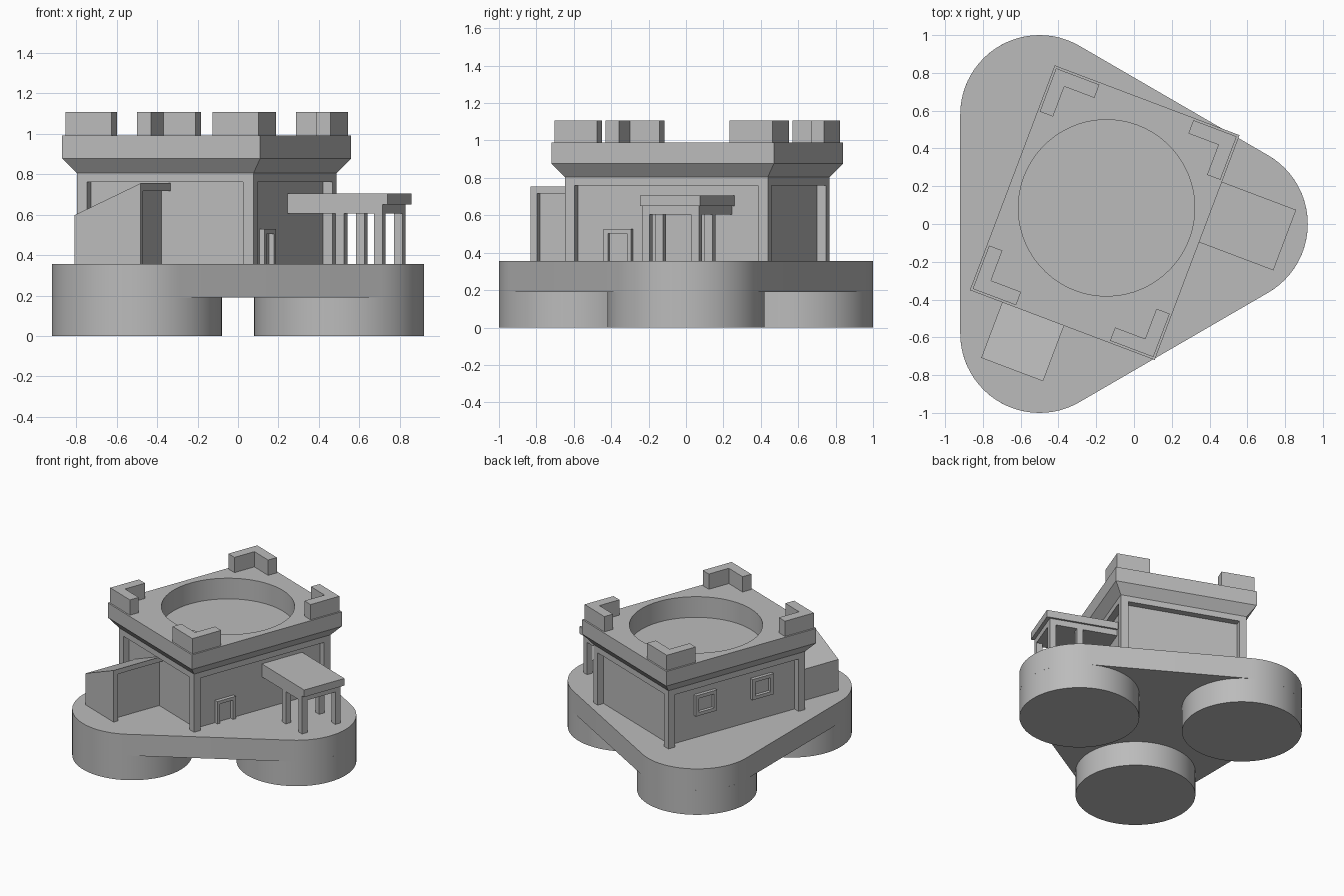
import bpy, bmesh, math
from mathutils import Matrix, Vector

cube = bpy.data.objects.get("Cube")
if cube:
    bpy.data.objects.remove(cube, do_unlink=True)

stone = bpy.data.materials.new("grey_stone")
stone.use_nodes = True
grey = (0.5, 0.5, 0.5, 1)
stone.diffuse_color = grey
stone.node_tree.nodes["Principled BSDF"].inputs["Base Color"].default_value = grey

WORLD = Matrix.Identity(4)
# The building has its own turned frame
FORT = Matrix.Translation((-0.155, 0.06, 0)) @ Matrix.Rotation(math.radians(-20.7), 4, "Z")

GROUND = 0.355          # top of the platform
LINTEL, WALL_TOP = 0.76, 0.805
HX, HY = 0.467, 0.58    # wall half sizes
RECESS = 0.05
PX, PY = HX - RECESS, HY - RECESS
FLARE = 0.056


def finish(name, bm, frame=FORT, smooth=False):
    bmesh.ops.recalc_face_normals(bm, faces=bm.faces[:])
    mesh = bpy.data.meshes.new(name)
    bm.to_mesh(mesh)
    bm.free()
    mesh.materials.append(stone)
    obj = bpy.data.objects.new(name, mesh)
    obj.matrix_world = frame
    bpy.context.collection.objects.link(obj)
    if smooth:
        bpy.ops.object.select_all(action="DESELECT")
        obj.select_set(True)
        bpy.context.view_layer.objects.active = obj
        bpy.ops.object.shade_smooth_by_angle(angle=math.radians(30))
    return obj


def prism(name, outline, vector, frame=FORT, smooth=False):
    """Extrude a closed outline of points along a vector."""
    bm = bmesh.new()
    face = bm.faces.new([bm.verts.new(p) for p in outline])
    ext = bmesh.ops.extrude_face_region(bm, geom=[face])
    moved = [g for g in ext["geom"] if isinstance(g, bmesh.types.BMVert)]
    bmesh.ops.translate(bm, verts=moved, vec=vector)
    return finish(name, bm, frame, smooth)


def box(name, x, y, z):
    pts = [(x[0], y[0], z[0]), (x[1], y[0], z[0]), (x[1], y[1], z[0]), (x[0], y[1], z[0])]
    return prism(name, pts, (0, 0, z[1] - z[0]))


def circle(cx, cy, r, z, start=0, sweep=2 * math.pi, n=64):
    closed = sweep > 6
    steps = n if closed else n + 1
    return [(cx + r * math.cos(start + sweep * i / n),
             cy + r * math.sin(start + sweep * i / n), z) for i in range(steps)]


# Platform: rounded triangle resting on three drums
R, UNDER = 0.42, 0.19
centres = [Vector((0.5, 0)), Vector((-0.5, 0.58)), Vector((-0.5, -0.58))]
outline = []
for i, c in enumerate(centres):
    before = c - centres[i - 1]
    after = centres[(i + 1) % 3] - c
    start = math.atan2(before.y, before.x) - math.pi / 2
    end = math.atan2(after.y, after.x) - math.pi / 2
    outline += circle(c.x, c.y, R, UNDER, start, (end - start) % (2 * math.pi), 24)
    prism("drum_%d" % (i + 1), circle(c.x, c.y, R, 0), (0, 0, UNDER), WORLD, True)
prism("platform", outline, (0, 0, GROUND - UNDER), WORLD, True)

# Walls: recessed core, lintel ring and corner posts
box("wall_core", (-PX, PX), (-PY, PY), (GROUND, WALL_TOP))
box("lintel", (-HX, HX), (-HY, HY), (LINTEL, WALL_TOP))
for sx in (-1, 1):
    for sy in (-1, 1):
        x = sorted((sx * (HX - 0.055), sx * HX))
        y = sorted((sy * (HY - 0.055), sy * HY))
        box("corner_post", x, y, (GROUND, LINTEL))

# Parapet: flared block with a round sunken roof
ROOF = 0.99
bm = bmesh.new()
rings = []
for z, grow in ((WALL_TOP, 0), (0.877, FLARE), (ROOF, FLARE)):
    a, b = HX + grow, HY + grow
    rings.append([bm.verts.new(p) for p in ((-a, -b, z), (a, -b, z), (a, b, z), (-a, b, z))])
for low, high in zip(rings, rings[1:]):
    for i in range(4):
        j = (i + 1) % 4
        bm.faces.new((low[i], low[j], high[j], high[i]))
bm.faces.new(rings[0])
bm.faces.new(rings[-1])
parapet = finish("parapet", bm)
cutter = prism("roof_cutter", circle(0, 0.027, 0.467, 0.83), (0, 0, 0.4))
cutter.hide_render = True
cut = parapet.modifiers.new("sunken_roof", "BOOLEAN")
cut.operation, cut.solver, cut.object = "DIFFERENCE", "EXACT", cutter
bpy.ops.object.select_all(action="DESELECT")
parapet.select_set(True)
bpy.context.view_layer.objects.active = parapet
bpy.ops.object.modifier_apply(modifier=cut.name)
bpy.ops.object.shade_smooth_by_angle(angle=math.radians(30))
bpy.data.objects.remove(cutter, do_unlink=True)

# L-shaped corner battlements
ARM, THICK = 0.245, 0.075
ex, ey = HX + FLARE - 0.012, HY + FLARE - 0.012
for sx in (-1, 1):
    for sy in (-1, 1):
        ell = [(0, 0), (ARM, 0), (ARM, THICK), (THICK, THICK), (THICK, ARM), (0, ARM)]
        prism("battlement", [(sx * (ex - u), sy * (ey - v), ROOF) for u, v in ell], (0, 0, 0.118))

# Lean-to at the front: wedge body, roof lip and front pier
L, M, E = -0.34, -0.038, 0.01
F = -0.95
LOW, MID, HIGH = 0.597, 0.733, 0.755
LIP = 0.717
prism("lean_to_body", [(L, F, GROUND), (M, F, GROUND), (M, F, MID), (L, F, LOW)], (0, -PY - F, 0))
prism("lean_to_lip", [(M, F, LIP), (E, F, LIP), (E, F, HIGH), (M, F, MID)], (0, -PY - F, 0))
box("lean_to_pier", (M, E), (F, F + 0.037), (GROUND, LIP))

# Portico at the side: slab, beam and four columns
V0, V1, BEAM = 0.03, 0.372, 0.917
box("portico_slab", (PX, 0.943), (V0, V1), (0.65, 0.705))
box("portico_beam", (PX, BEAM), (V0, V1 - 0.015), (0.605, 0.65))
for u in (BEAM, 0.715):
    for v in (V0, V1 - 0.06):
        box("portico_column", (u - 0.045, u), (v, v + 0.045), (GROUND, 0.605))


def frame_on_wall(name, side, v, z, edge, depth, sill):
    """Raised rectangular frame on a side wall."""
    x = sorted((side * PX, side * (PX + depth)))
    bars = [(v[0], v[0] + edge, z[0], z[1]), (v[1] - edge, v[1], z[0], z[1]),
            (v[0] + edge, v[1] - edge, z[1] - edge, z[1])]
    if sill:
        bars.append((v[0] + edge, v[1] - edge, z[0], z[0] + edge))
    for a, b, c, d in bars:
        box(name, x, (a, b), (c, d))


# Door and windows
frame_on_wall("door_frame", 1, (-0.367, -0.21), (GROUND, 0.528), 0.024, 0.028, False)
for mid in (-0.24, 0.24):
    frame_on_wall("window_frame", -1, (mid - 0.09, mid + 0.09), (0.53, 0.69), 0.026, 0.026, True)
